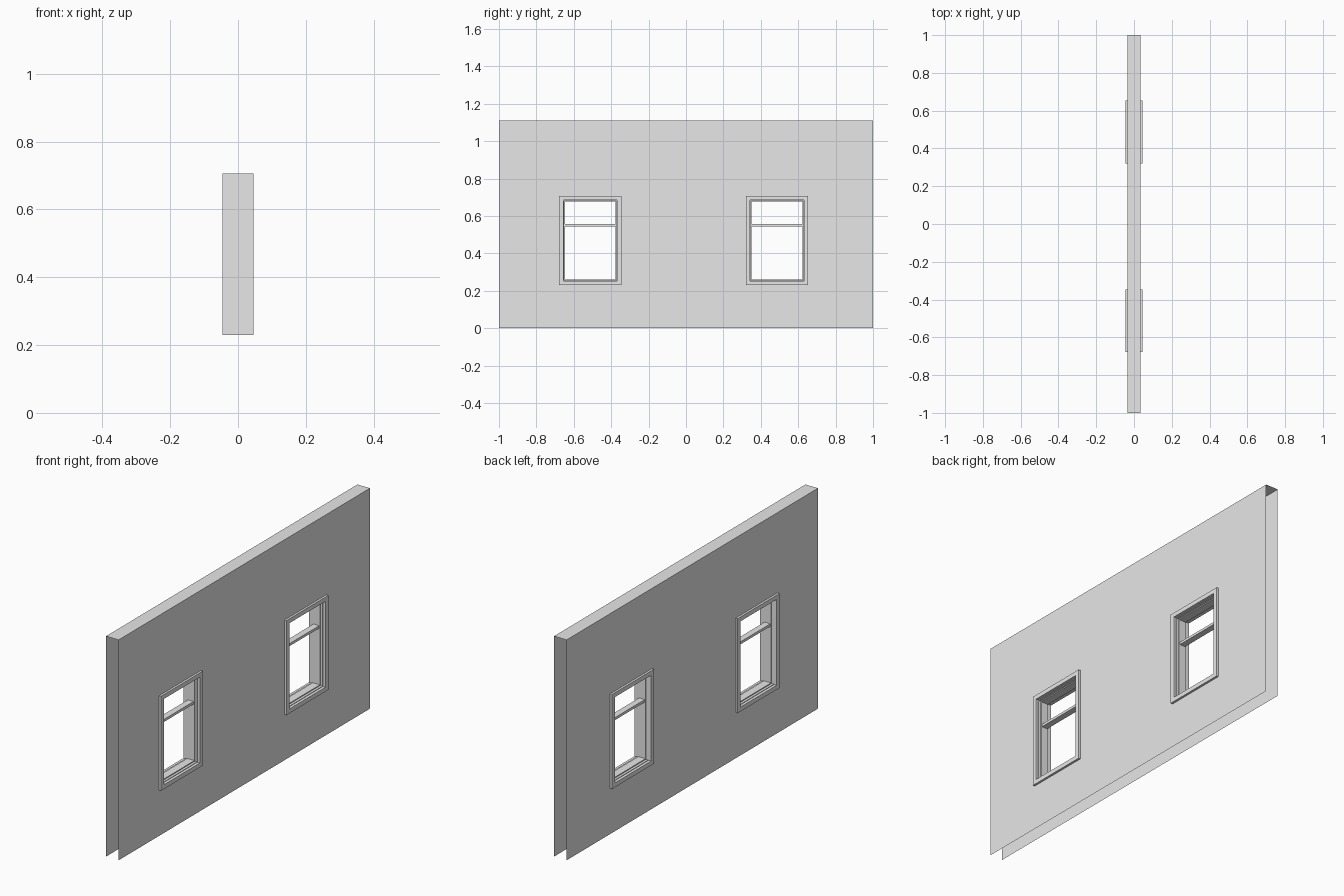
import bpy
import bmesh

old = bpy.data.objects.get("Cube")
if old:
    bpy.data.objects.remove(old, do_unlink=True)

plaster = bpy.data.materials.new("light_grey")
plaster.use_nodes = True
plaster.diffuse_color = (0.8, 0.8, 0.8, 1)
plaster.node_tree.nodes["Principled BSDF"].inputs["Base Color"].default_value = (0.8, 0.8, 0.8, 1)

HEIGHT, HALF_WALL, HALF_TRIM = 1.11, 0.035, 0.046
CENTRES = (-0.512, 0.487)
HALF_WIDTH, BOTTOM, TOP = 0.166, 0.23, 0.706
LAP = 0.01  # trim overlap on the wall


def finish(bm, name, recalc=True):
    if recalc:
        bmesh.ops.recalc_face_normals(bm, faces=bm.faces)
    mesh = bpy.data.meshes.new(name)
    bm.to_mesh(mesh)
    bm.free()
    mesh.materials.append(plaster)
    obj = bpy.data.objects.new(name, mesh)
    bpy.context.collection.objects.link(obj)
    return obj


def wall_sheet(name, x):
    """Flat wall skin with a rectangular hole at each window."""
    bm = bmesh.new()
    ys = [-1]
    for c in CENTRES:
        ys += [c - HALF_WIDTH + LAP, c + HALF_WIDTH - LAP]
    ys.append(1)
    zs = [0, BOTTOM + LAP, TOP - LAP, HEIGHT]
    grid = [[bm.verts.new((x, y, z)) for z in zs] for y in ys]
    for i in range(len(ys) - 1):
        for j in range(len(zs) - 1):
            if i % 2 and j == 1:
                continue
            quad = [grid[i][j], grid[i + 1][j], grid[i + 1][j + 1], grid[i][j + 1]]
            bm.faces.new(quad if x > 0 else quad[::-1])
    finish(bm, name, recalc=False)


def window_frame(name, centre):
    """Stepped trim and jamb section swept round the opening."""
    half = [(0, HALF_TRIM), (0.022, HALF_TRIM), (0.022, 0.032),
            (0.025, 0.032), (0.025, 0.02), (0.03, 0.02)]
    section = half + [(inset, -x) for inset, x in reversed(half)]
    bm = bmesh.new()
    rings = []
    for sy, sz in ((-1, -1), (1, -1), (1, 1), (-1, 1)):
        edge = BOTTOM if sz < 0 else TOP
        rings.append([bm.verts.new((x, centre + sy * (HALF_WIDTH - inset), edge - sz * inset))
                      for inset, x in section])
    n = len(section)
    for k in range(4):
        a, b = rings[k], rings[(k + 1) % 4]
        for i in range(n):
            j = (i + 1) % n
            bm.faces.new((a[i], b[i], b[j], a[j]))
    finish(bm, name)


def box(name, location, size):
    bm = bmesh.new()
    bmesh.ops.create_cube(bm, size=1)
    bmesh.ops.scale(bm, vec=size, verts=bm.verts)
    bmesh.ops.translate(bm, vec=location, verts=bm.verts)
    finish(bm, name)


# Hollow wall: two skins and a top, open at the ends and underneath
wall_sheet("wall_outer_skin", HALF_WALL)
wall_sheet("wall_inner_skin", -HALF_WALL)
bm = bmesh.new()
bm.faces.new([bm.verts.new((x * HALF_WALL, y, HEIGHT))
              for x, y in ((-1, -1), (1, -1), (1, 1), (-1, 1))])
finish(bm, "wall_top", recalc=False)

# Windows with a horizontal meeting rail
for label, c in zip(("front", "back"), CENTRES):
    window_frame(label + "_window_frame", c)
    box(label + "_window_rail", (0, c, 0.55), (0.032, 2 * HALF_WIDTH - 0.056, 0.013))
